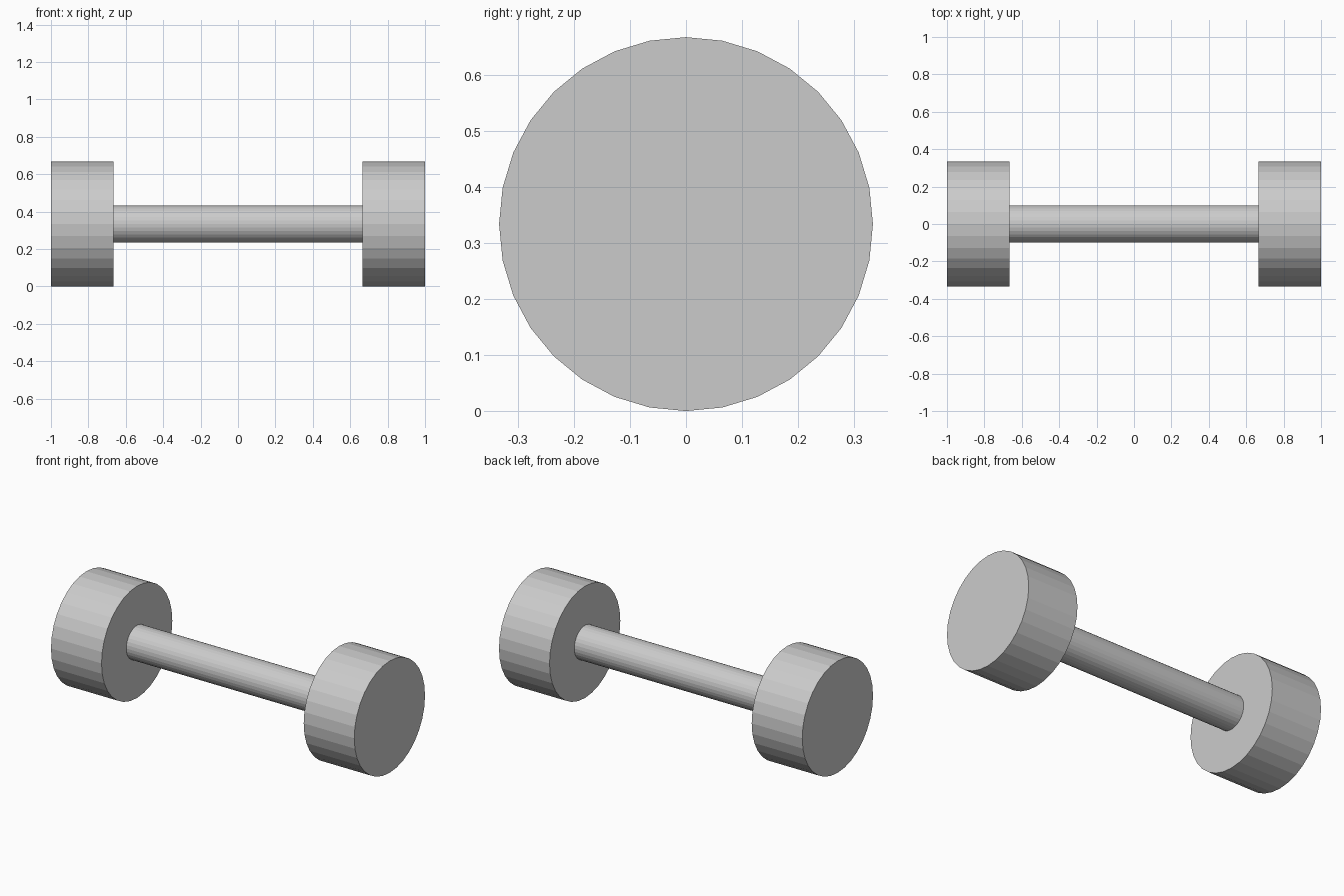
import bpy
from math import pi

if "Cube" in bpy.data.objects:
    bpy.data.objects.remove(bpy.data.objects["Cube"])

RADIUS = 1 / 3       # weight radius, also the height of the axis
WIDTH = 1 / 3        # weight thickness along x


def x_cylinder(name, x, radius, length):
    """Flat-shaded 32-sided cylinder lying along x."""
    bpy.ops.mesh.primitive_cylinder_add(
        vertices=32, radius=radius, depth=length,
        location=(x, 0, RADIUS), rotation=(0, pi / 2, 0))
    bpy.context.object.name = name


# Handle bar between the weights
x_cylinder("handle", 0, 0.1, 2 - 2 * WIDTH)

# Weights at both ends
for side, label in ((-1, "left"), (1, "right")):
    x_cylinder(f"{label}_weight", side * (1 - WIDTH / 2), RADIUS, WIDTH)
